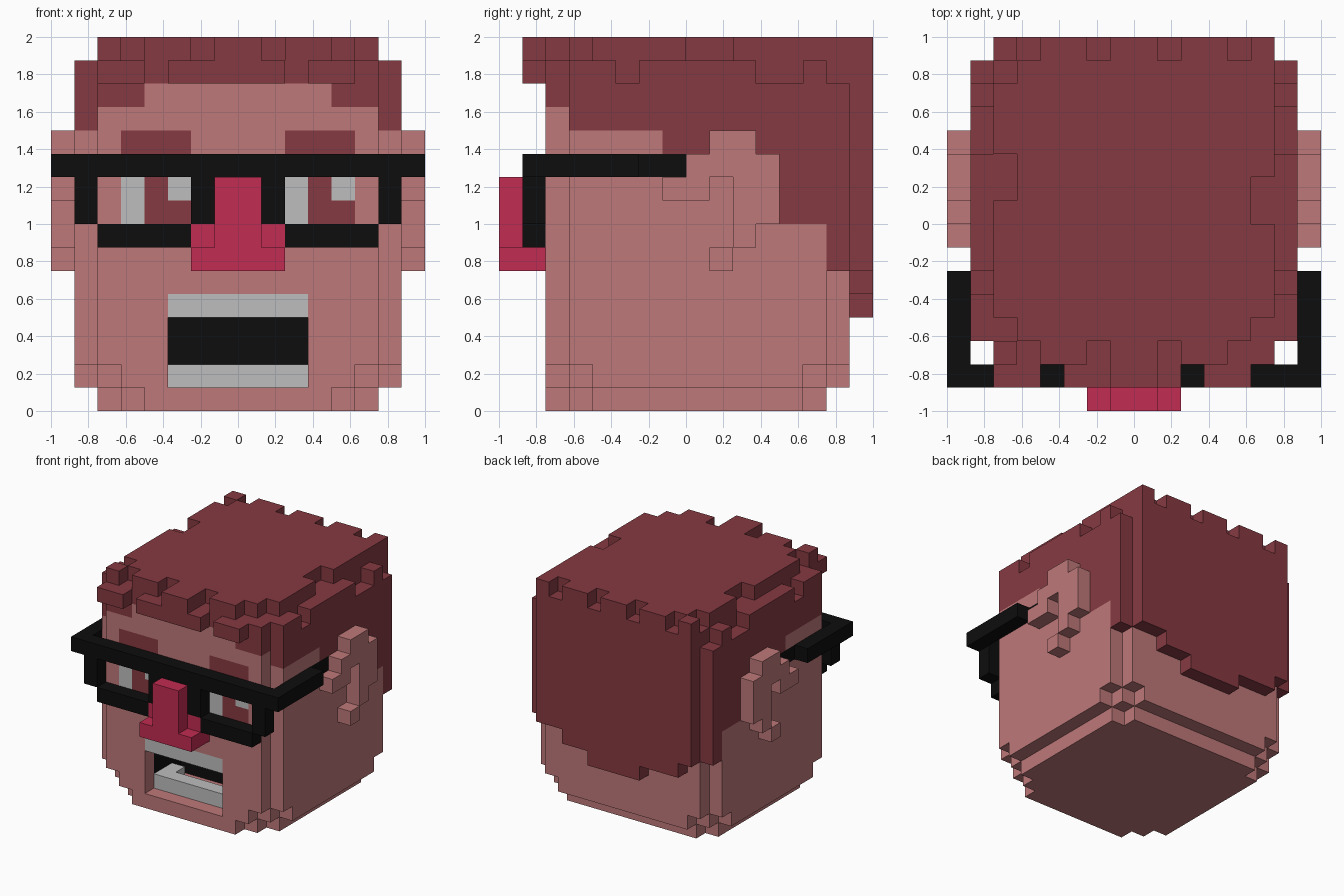
import bpy, bmesh

if "Cube" in bpy.data.objects:
    bpy.data.objects.remove(bpy.data.objects["Cube"], do_unlink=True)

U = 0.125  # block size

COLOURS = {
    "skin": (0.52, 0.19, 0.195),
    "hair_brown": (0.235, 0.042, 0.054),
    "nose_red": (0.54, 0.025, 0.084),
    "black": (0.004, 0.004, 0.004),
    "white": (0.515, 0.515, 0.515),
}
MATS = {}
for name, rgb in COLOURS.items():
    m = bpy.data.materials.new(name)
    m.use_nodes = True
    m.diffuse_color = (*rgb, 1)
    bsdf = m.node_tree.nodes["Principled BSDF"]
    bsdf.inputs["Base Color"].default_value = (*rgb, 1)
    bsdf.inputs["Roughness"].default_value = 0.8
    MATS[name] = m

cells = {}  # block position -> (part, colour)


def box(part, colour, x0, x1, y0, y1, z0, z1):
    """Fill a range of blocks; part None carves them away."""
    for x in range(x0, x1):
        for y in range(y0, y1):
            for z in range(z0, z1):
                if part is None:
                    cells.pop((x, y, z), None)
                else:
                    cells[x, y, z] = (part, colour)


def pair(part, colour, x0, x1, *rest):
    """The same box on both sides of the middle."""
    box(part, colour, x0, x1, *rest)
    box(part, colour, -x1, -x0, *rest)


# Head with stepped corners
for w, y0, y1, z0, z1 in [
        (6, -4, 5, 0, 1), (5, -5, 6, 0, 1), (4, -6, 6, 0, 1),
        (7, -4, 5, 1, 2), (6, -5, 6, 1, 2), (5, -6, 7, 1, 2),
        (7, -5, 6, 2, 14), (6, -6, 7, 2, 14)]:
    box("head", "skin", -w, w, y0, y1, z0, z1)

# Hair on the sides, following the hairline
for y0, y1, z0 in [(-5, -1, 12), (-1, 4, 11), (4, 6, 8), (6, 7, 6)]:
    pair("hair", "hair_brown", 5, 7, y0, y1, z0, 15)
box("hair", "hair_brown", -6, 6, -6, 7, 14, 15)
pair("hair", "hair_brown", 4, 6, -6, -5, 13, 15)

# Hair at the back, longest in the middle
for x0, x1, z0 in [(-6, -5, 6), (-5, -2, 5), (-2, 2, 4), (2, 4, 5), (4, 6, 6)]:
    box("hair", "hair_brown", x0, x1, 7, 8, z0, 15)

# Top layer with a ragged rim
box("hair", "hair_brown", -6, 6, -4, 8, 15, 16)
box("hair", "hair_brown", -5, 5, -5, -4, 15, 16)
for x0, x1, y0, y1 in [(-6, -5, 1, 3), (-6, -5, 6, 7), (5, 6, 0, 2),
                       (-5, -4, 7, 8), (-2, -1, 7, 8), (1, 2, 7, 8), (4, 5, 7, 8)]:
    box(None, None, x0, x1, y0, y1, 15, 16)
for y0, y1 in [(-3, -2), (3, 5), (6, 7)]:
    pair(None, None, 6, 7, y0, y1, 14, 15)

# Fringe over the forehead
for x0, x1 in [(-6, -4), (-3, 2), (3, 5)]:
    box("hair", "hair_brown", x0, x1, -7, -6, 14, 15)
for x0, x1, y0 in [(-4, -2, -6), (-1, 1, -7), (2, 4, -6), (-6, -5, -6)]:
    box("hair", "hair_brown", x0, x1, y0, -5, 15, 16)

# Eyes with a highlight in the same corner of each pupil
for x in (-5, 2):
    box("eyes", "white", x, x + 3, -6, -5, 8, 10)
    box("eyes", "hair_brown", x + 1, x + 3, -6, -5, 8, 10)
    box("eyes", "white", x + 2, x + 3, -6, -5, 9, 10)
pair("eyebrows", "hair_brown", 2, 5, -6, -5, 11, 12)

# Mouth: dark lining, opening, tongue floor and teeth
box("mouth", "black", -4, 4, -5, -1, 1, 5)
box("mouth", "skin", -3, 3, -5, -2, 0, 1)
box(None, None, -3, 3, -6, -2, 1, 4)
box("upper_teeth", "white", -3, 3, -6, -4, 4, 5)
box("lower_teeth", "white", -3, 3, -5, -4, 1, 2)
pair("lower_teeth", "white", 2, 3, -4, -3, 1, 2)

# Ears
for y0, y1, z0, z1 in [(1, 3, 11, 12), (0, 4, 10, 11), (-1, 1, 9, 10),
                       (2, 4, 8, 10), (2, 3, 7, 8), (1, 2, 6, 7)]:
    pair("ears", "skin", 7, 8, y0, y1, z0, z1)

# Glasses: brow bar, arms and rims
box("glasses", "black", -8, 8, -7, -6, 10, 11)
pair("glasses", "black", 7, 8, -7, -2, 10, 11)
pair("glasses", "black", 6, 7, -2, 0, 10, 11)
pair("glasses", "black", 6, 7, -7, -6, 8, 10)
pair("glasses", "black", 1, 2, -7, -6, 8, 10)
pair("glasses", "black", 2, 6, -7, -6, 7, 8)

# Nose with nostrils
box("nose", "nose_red", -1, 1, -8, -6, 6, 10)
pair("nose", "nose_red", 1, 2, -8, -6, 6, 7)
pair("nose", "nose_red", 1, 2, -7, -6, 7, 8)

# Outward faces of a block: neighbour direction and corners
SIDES = [
    ((1, 0, 0), [(1, 0, 0), (1, 1, 0), (1, 1, 1), (1, 0, 1)]),
    ((-1, 0, 0), [(0, 1, 0), (0, 0, 0), (0, 0, 1), (0, 1, 1)]),
    ((0, 1, 0), [(1, 1, 0), (0, 1, 0), (0, 1, 1), (1, 1, 1)]),
    ((0, -1, 0), [(0, 0, 0), (1, 0, 0), (1, 0, 1), (0, 0, 1)]),
    ((0, 0, 1), [(0, 0, 1), (1, 0, 1), (1, 1, 1), (0, 1, 1)]),
    ((0, 0, -1), [(0, 1, 0), (1, 1, 0), (1, 0, 0), (0, 0, 0)]),
]


def build(part):
    """Make one object from the exposed faces of a part's blocks."""
    bm = bmesh.new()
    verts, slots = {}, []
    for pos, (owner, colour) in cells.items():
        if owner != part:
            continue
        if colour not in slots:
            slots.append(colour)
        for step, corners in SIDES:
            if tuple(a + b for a, b in zip(pos, step)) in cells:
                continue
            ring = []
            for c in corners:
                key = tuple(a + b for a, b in zip(pos, c))
                if key not in verts:
                    verts[key] = bm.verts.new([v * U for v in key])
                ring.append(verts[key])
            bm.faces.new(ring).material_index = slots.index(colour)
    mesh = bpy.data.meshes.new(part)
    bm.to_mesh(mesh)
    bm.free()
    for s in slots:
        mesh.materials.append(MATS[s])
    bpy.context.collection.objects.link(bpy.data.objects.new(part, mesh))


for part in sorted({owner for owner, _ in cells.values()}):
    build(part)
